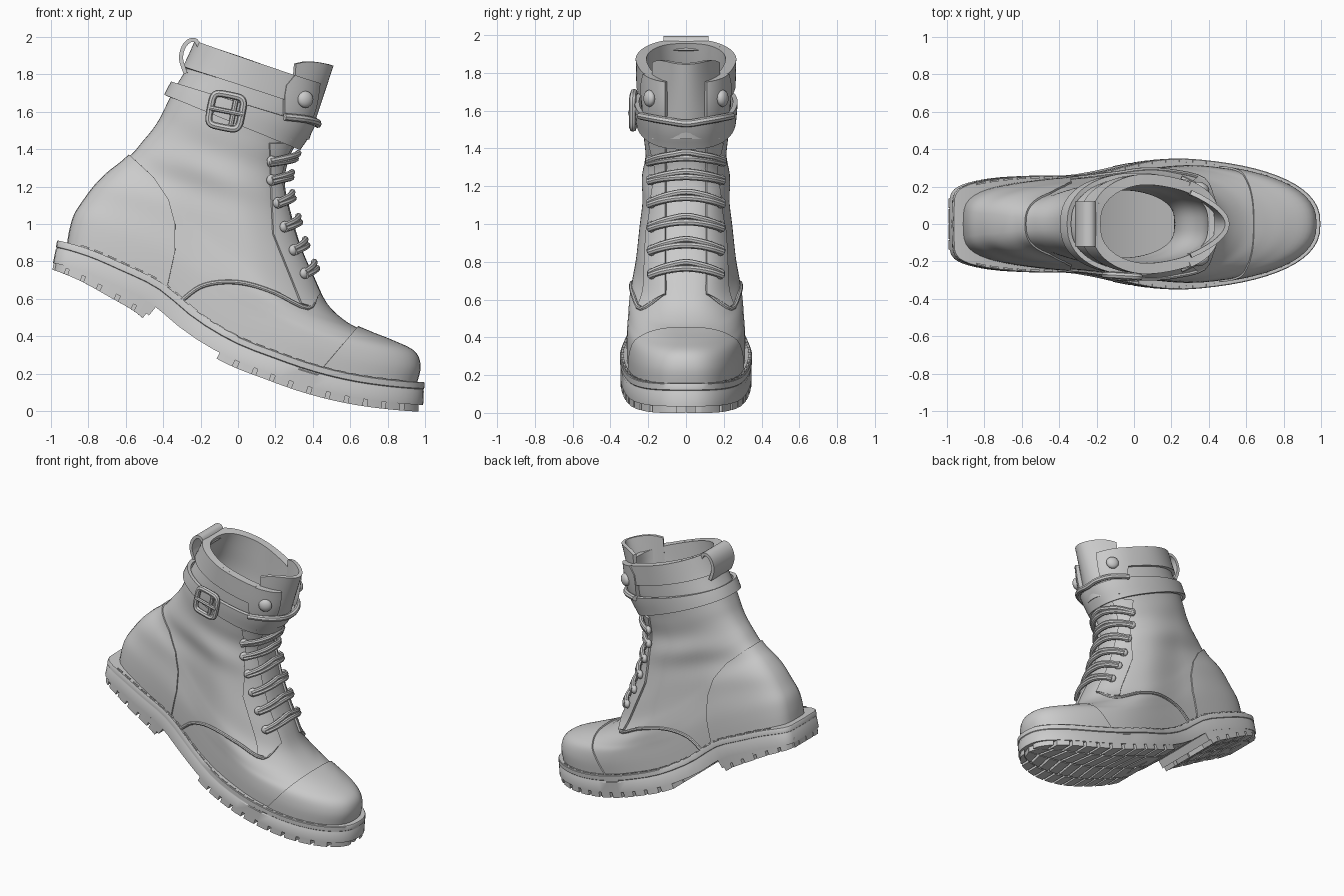
import bpy, bmesh, math
from mathutils import Vector, Matrix
from mathutils.bvhtree import BVHTree

if "Cube" in bpy.data.objects:
    bpy.data.objects.remove(bpy.data.objects["Cube"])

grey = bpy.data.materials.new("plain_grey")
grey.use_nodes = True
grey.diffuse_color = (0.6, 0.6, 0.6, 1)
grey.node_tree.nodes["Principled BSDF"].inputs["Base Color"].default_value = (0.6, 0.6, 0.6, 1)

SEG = 72
# back x, back z, front x, front z, back half width, front half width, sag
RINGS = [(-.905, .88, .945, .15, .252, .325, 1), (-.89, .97, .965, .24, .255, .328, 1),
         (-.865, 1.05, .935, .315, .255, .325, .95), (-.82, 1.12, .82, .372, .25, .32, .9),
         (-.76, 1.2, .70, .42, .24, .315, .8), (-.69, 1.27, .585, .475, .23, .30, .65),
         (-.62, 1.325, .48, .57, .22, .28, .5), (-.56, 1.38, .41, .71, .215, .262, .3),
         (-.51, 1.44, .34, .87, .213, .245, .15), (-.46, 1.5, .285, 1.05, .214, .23, .05),
         (-.42, 1.56, .25, 1.22, .215, .225, 0), (-.385, 1.63, .28, 1.37, .226, .224, 0),
         (-.34, 1.72, .36, 1.5, .238, .235, 0), (-.27, 1.84, .41, 1.62, .245, .235, 0),
         (-.21, 1.97, .43, 1.75, .25, .235, 0)]
WELT = [(z,) for z in (.92, .87, .785, .685, .52, .40, .32, .25, .2, .17, .155)]


def lerp(a, b, t):
    return a + (b - a) * t


def smooth(t):
    t = max(0, min(1, t))
    return t * t * (3 - 2 * t)


def bump(x, centre, spread):
    return math.exp(-((x - centre) / spread) ** 2)


def catmull(rows, t):
    last = len(rows) - 1
    i = max(0, min(last - 1, int(t)))
    f = t - i
    quad = zip(rows[max(i - 1, 0)], rows[i], rows[i + 1], rows[min(i + 2, last)])
    return [b + .5 * f * (c - a + f * (2 * a - 5 * b + 4 * c - d + f * (3 * (b - c) + d - a)))
            for a, b, c, d in quad]


def welt(x):
    return catmull(WELT, (x + 1) * 5)[0]


def finish(name, mesh, thickness=0, angle=40):
    ob = bpy.data.objects.new(name, mesh)
    bpy.context.scene.collection.objects.link(ob)
    bpy.ops.object.select_all(action='DESELECT')
    ob.select_set(True)
    bpy.context.view_layer.objects.active = ob
    if isinstance(mesh, bpy.types.Curve):
        bpy.ops.object.convert(target='MESH')
        ob = bpy.context.object
    if thickness:
        mod = ob.modifiers.new("thickness", 'SOLIDIFY')
        mod.thickness, mod.offset = thickness, -1
        bpy.ops.object.modifier_apply(modifier=mod.name)
    ob.data.materials.clear()
    ob.data.materials.append(grey)
    bpy.ops.object.shade_smooth_by_angle(angle=math.radians(angle))


def from_data(name, verts, faces, thickness=0, fix=False, angle=40):
    mesh = bpy.data.meshes.new(name)
    mesh.from_pydata(verts, [], faces)
    if fix:
        bm = bmesh.new()
        bm.from_mesh(mesh)
        bmesh.ops.recalc_face_normals(bm, faces=bm.faces)
        bm.to_mesh(mesh)
        bm.free()
    finish(name, mesh, thickness, angle)


def loft_faces(rows, n, closed=True):
    return [(r * n + i, r * n + (i + 1) % n, (r + 1) * n + (i + 1) % n, (r + 1) * n + i)
            for r in range(rows - 1) for i in range(n if closed else n - 1)]


# Leather upper: stacked rings from the welt to the collar
def body_point(k, a):
    bx, bz, fx, fz, wb, wf, sag = catmull(RINGS, k)
    s = (1 - math.cos(a)) / 2
    power = lerp(lerp(.5, .8, min(k / 8, 1)), .75 + .2 * bump(k, 3.5, 2), s)
    w = lerp(wb, wf, smooth((s - .3) / .4)) * abs(math.sin(a)) ** power
    dip = welt(lerp(-.9, .945, s)) - lerp(welt(-.9), welt(.945), s)
    x, z = lerp(bx, fx, s), lerp(bz, fz, s) + sag * dip
    w *= 1 + .045 * math.sin(22 * z + 9 * x) * bump(z, 1.27, .16)
    return (x, -math.copysign(w, math.sin(a)), z)


ROWS = 71
verts = [body_point(r * 14 / (ROWS - 1), math.tau * i / SEG) for r in range(ROWS) for i in range(SEG)]
faces = loft_faces(ROWS, SEG)
tree = BVHTree.FromPolygons(verts, faces)
shell = bpy.data.meshes.new("upper_shell")
shell.from_pydata(verts, [], faces)
from_data("leather_upper", verts, faces, .035)


def panel(name, path, offset, thickness, planes=()):
    """Raised copy of the upper, kept to the left of each x-z line."""
    bm = bmesh.new()
    bm.from_mesh(shell)
    bm.normal_update()
    for v, n in [(v, v.normal.copy()) for v in bm.verts]:
        v.co += n * offset
    cuts = [((px, 0, pz), (qz - pz, 0, px - qx)) for (px, pz), (qx, qz) in path]
    for co, no in cuts + list(planes):
        bmesh.ops.bisect_plane(bm, geom=bm.verts[:] + bm.edges[:] + bm.faces[:],
                               plane_co=co, plane_no=no, clear_outer=True)
    mesh = bpy.data.meshes.new(name)
    bm.to_mesh(mesh)
    bm.free()
    finish(name, mesh, thickness)


def chain(*pts):
    return list(zip(pts, pts[1:]))


panel("toe_cap", chain((.62, .43), (.46, .24)), .01, .015)
panel("heel_counter", chain((-.37, .70), (-.335, .86), (-.335, 1.0), (-.37, 1.13),
                            (-.45, 1.25), (-.57, 1.36)), .01, .015)
panel("collar_pad", chain((-.26, 1.83), (.26, 1.66)) + chain((.3, 1), (.3, 2)), .022, .03)
panel("ankle_strap", chain((-.38, 1.685), (.38, 1.375)) + chain((.425, 1.52), (-.355, 1.76)), .035, .025)
for side, label in ((1, "left"), (-1, "right")):
    gap = [((0, side * .11, 0), (0, -side, 0))]
    panel(label + "_eyestay", chain((.17, 1.45), (.19, .95), (.34, .58)) + chain((0, .68), (.4, .56))
          + chain((.37, .53), (.46, .66)) + chain((1, 1.43), (0, 1.43)), .014, .02, gap)
    panel(label + "_collar_flap", chain((.42, 1.83), (.31, 1.8), (.26, 1.74), (.25, 1.68), (.25, 1.4))
          + chain((.2, 1.57), (.45, 1.55)), .03, .035, gap)


# Projection of points onto the upper
def hit(origin, direction, offset):
    loc, normal, _, _ = tree.ray_cast(Vector(origin), Vector(direction))
    return loc + normal * offset


def on_side(x, z, side, offset):
    return hit((x, side * 2, z), (0, -side, 0), offset)


def on_front(y, z, offset):
    return hit((3, y, z), (-1, 0, 0), offset)


def tube(name, pts, radius, cyclic=False, steps=4):
    curve = bpy.data.curves.new(name, 'CURVE')
    curve.dimensions, curve.bevel_depth, curve.bevel_resolution = '3D', radius, 2
    curve.use_fill_caps = True
    pts = list(pts)
    path = pts if cyclic else [catmull(pts, i / steps) for i in range((len(pts) - 1) * steps + 1)]
    spline = curve.splines.new('POLY')
    spline.points.add(len(path) - 1)
    for p, co in zip(spline.points, path):
        p.co = (*co, 1)
    spline.use_cyclic_u = cyclic
    finish(name, curve)


def button(name, centre, axis, radius, depth):
    bm = bmesh.new()
    turn = Vector(axis).to_track_quat('Z', 'Y').to_matrix().to_4x4()
    bmesh.ops.create_uvsphere(bm, u_segments=16, v_segments=10, radius=radius,
                              matrix=Matrix.Translation(centre) @ turn @ Matrix.Diagonal((1, 1, depth, 1)))
    mesh = bpy.data.meshes.new(name)
    bm.to_mesh(mesh)
    bm.free()
    finish(name, mesh)


# Vamp seams and collar rivets
for side, label in ((1, "left"), (-1, "right")):
    seam = [(-.29, .60), (-.2, .665), (-.08, .69), (.05, .68), (.2, .63), (.37, .55), (.42, .63)]
    tube(label + "_vamp_seam", [on_side(x, z, side, .002) for x, z in seam], .012)
    button(label + "_collar_rivet", on_side(.34, 1.67, side, .035), (.5, side, 0), .045, .6)

# Laces drooping at the ends, with eyelets
for z in (.75, .875, 1.0, 1.13, 1.25, 1.36):
    for rise in (0, .034):
        tube("lace", [on_front(y, z + rise * (1 - 3 * abs(y)) - 1.2 * y * y, .034)
                      for y in (-.17, -.12, -.06, 0, .06, .12, .17)], .017)
    for side in (1, -1):
        button("eyelet", on_front(side * .165, z - .02, .024), (1, side, 0), .03, .7)
tube("top_lace", [on_front(y, 1.55 + .15 * abs(y), .045)
                  for y in (-.2, -.15, -.08, 0, .08, .15, .2)], .02)

# Tongue standing in front of the collar
cols, rows = 17, 12
sheet = []
for r in range(rows):
    for c in range(cols):
        t, u = r / (rows - 1), c / (cols - 1) * 2 - 1
        sheet.append((lerp(.38, .51, t) - lerp(.1, .2, t) * u * u, .18 * u,
                      lerp(1.45, 1.845 + .05 * u * u - .04 * u ** 6, t)))
from_data("tongue", sheet, loft_faces(rows, cols, False), .025)

# Pull loop at the back of the collar
loop = [(-.29, 1.80), (-.315, 1.88), (-.30, 1.95), (-.26, 1.99), (-.215, 1.985), (-.185, 1.92)]
path = [catmull(loop, i / 4) for i in range(21)]
from_data("pull_loop", [(x, y, z) for y in (-.12, .12) for x, z in path],
          loft_faces(2, len(path), False), .022)

# Buckle: rounded frame, prong and keeper on the right side
centre = on_side(-.06, 1.605, -1, .045)
tilt = Matrix.Translation(centre) @ Matrix.Rotation(.2, 4, 'Y') @ Matrix.Rotation(-.06, 4, 'Z')
frame = []
for i in range(32):
    a = math.tau * i / 32
    c, s = math.cos(a), math.sin(a)
    frame.append(tilt @ Vector((.085 * math.copysign(abs(c) ** .4, c), 0,
                                .088 * math.copysign(abs(s) ** .4, s))))
tube("buckle_frame", frame, .019, True)
tube("buckle_prong", [tilt @ Vector((x, -.012, 0)) for x in (-.09, 0, .09)], .013)
tube("strap_keeper", [tilt @ Vector((.04, -.005, z)) for z in (-.07, 0, .07)], .014)


# Sole: rounded heel, narrow waist and broad forefoot, swept square to the welt line
X0, X1 = -.95, .98


def half_width(x):
    s = max(.002, min(.998, (x - X0) / (X1 - X0)))
    full = lerp(.268, .338, smooth((s - .3) / .35)) - .02 * bump(s, .36, .12)
    return full * (4 * s * (1 - s)) ** (lerp(.3, .8, s) / 2)


def sole_point(x, y, depth):
    slope = (welt(x + .02) - welt(x - .02)) / .04
    size = math.hypot(slope, 1)
    return (x + depth * slope / size, y, welt(x) - depth / size)


verts = []
layers = [(.122, .018), (.05, .018), (.045, .014), (.038, .014), (.034, .02), (.004, .02), (0, .016)]
for depth, grow in layers:
    for i in range(SEG):
        a = math.tau * i / SEG
        x = lerp(X0, X1, (1 - math.cos(a)) / 2)
        y = -math.copysign(half_width(x), math.sin(a)) * (1 + 3 * grow)
        if i in (0, SEG // 2):
            y = 0
        px, py, pz = sole_point(x, y, depth)
        verts.append((px * (1 + grow * .8), py, pz))
faces = loft_faces(len(layers), SEG)
for base in (0, (len(layers) - 1) * SEG):
    faces += [tuple(base + j % SEG for j in (i, i + 1, SEG - i - 1, SEG - i))
              for i in range(1, SEG // 2 - 1)]
    faces += [(base, base + 1, base + SEG - 1),
              (base + SEG // 2, base + SEG // 2 + 1, base + SEG // 2 - 1)]
from_data("welted_sole", verts, faces, fix=True)


def slab(name, x0, x1, fa, fb, d0, d1, n=4, skew=0):
    """Block along the sole between two fractions of its width."""
    pts = []
    for i in range(n):
        for f, d in ((fa, d0), (fb, d0), (fb, d1), (fa, d1)):
            x = lerp(x0, x1, smooth(i / (n - 1))) + skew * abs(f)
            deep = d(x) if callable(d) else d
            pts.append(sole_point(x, f * half_width(x), deep))
    ends = [(0, 1, 2, 3), tuple(4 * (n - 1) + i for i in range(4))]
    from_data(name, pts, loft_faces(n, 4) + ends, fix=True, angle=30)


def heel_base(x):
    return lerp(.13, .185, (x - X0) / .58)


def heel_tread(x):
    return heel_base(x) + .032


# Heel block and tread lugs
HEEL_BACK, HEEL_FRONT = X0 - .012, -.36
slab("heel_block", HEEL_BACK, HEEL_FRONT, -1.05, 1.05, .09, heel_base, 24)
lug_bands = ((-1.05, -.65), (-.61, -.02), (.02, .61), (.65, 1.05))
for start, end, count, top, bottom in ((HEEL_BACK, HEEL_FRONT, 6, .1, heel_tread),
                                       (-.04, .99, 11, .1, .158)):
    step = (end - start) / count
    for i in range(count):
        x = start + i * step
        for fa, fb in lug_bands:
            inner = abs(fa + fb) < 1
            slab("tread_lug", x, x + step - .02, fa, fb, top, bottom, 8, -.05 if inner and i else 0)

# Welt stitching
for i in range(24):
    x = -.84 + i * .072
    for fa, fb in ((-1.04, -1.0), (1.0, 1.04)):
        slab("welt_stitch", x, x + .045, fa, fb, -.006, .002)
